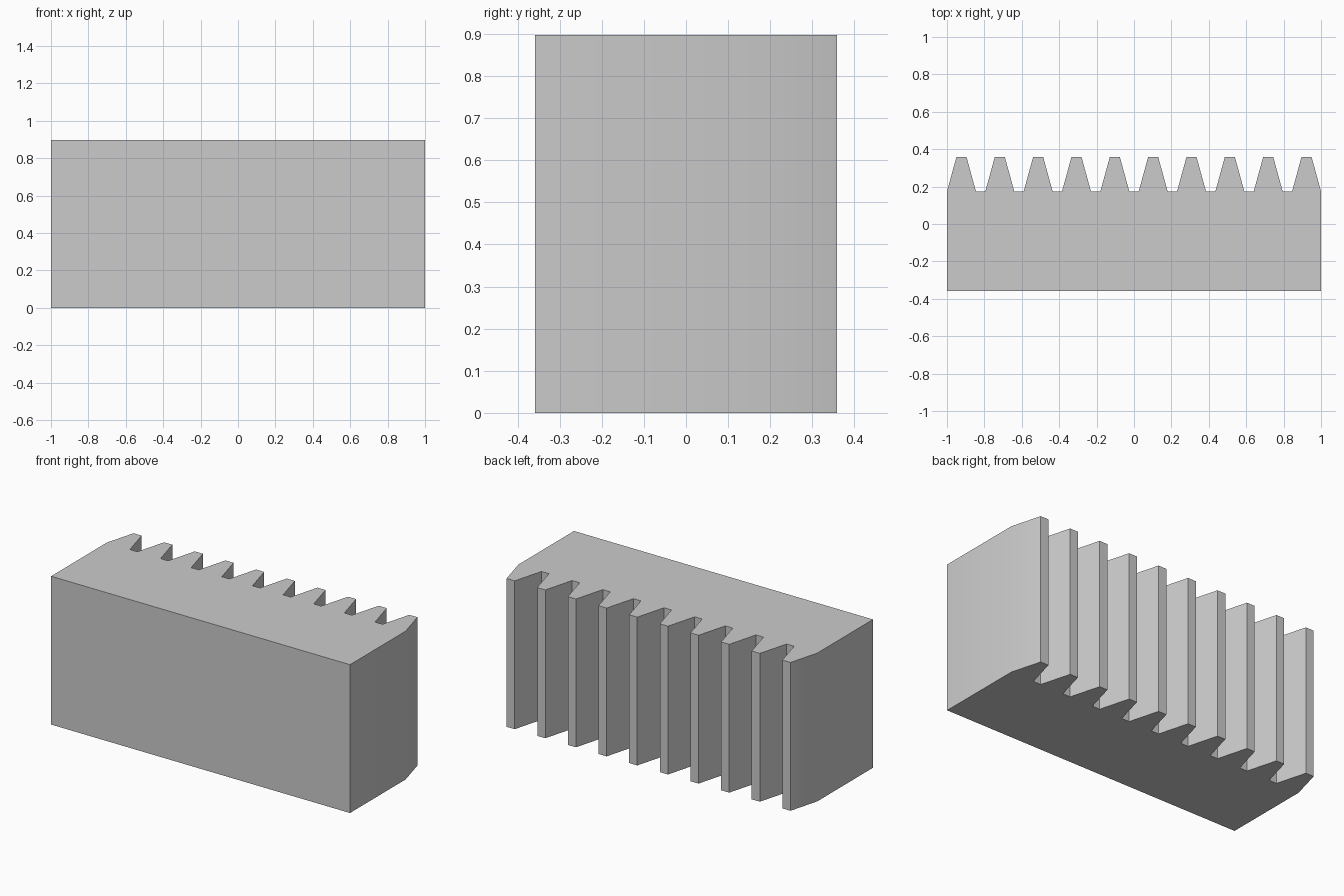
import bpy
import bmesh
from math import radians

cube = bpy.data.objects.get("Cube")
if cube:
    bpy.data.objects.remove(cube, do_unlink=True)

# Overall sizes
TEETH, PITCH = 10, 0.205
ROOT_HALF, TIP_HALF = 0.0775, 0.027
FRONT_Y, ROOT_Y, TIP_Y = -0.358, 0.174, 0.358
HEIGHT = 0.897

# Plain grey material
grey = bpy.data.materials.new("plain_grey")
grey.use_nodes = True
colour = (0.6, 0.6, 0.6, 1)
grey.diffuse_color = colour
grey.node_tree.nodes["Principled BSDF"].inputs["Base Color"].default_value = colour

# Outline: straight front edge, then trapezoid teeth along the back
outline = [(-1, FRONT_Y), (1, FRONT_Y)]
for i in reversed(range(TEETH)):
    x = (i - (TEETH - 1) / 2) * PITCH
    outline += [(x + ROOT_HALF, ROOT_Y), (x + TIP_HALF, TIP_Y),
                (x - TIP_HALF, TIP_Y), (x - ROOT_HALF, ROOT_Y)]
# Outer roots meet the end walls exactly
outline[2] = (1, ROOT_Y)
outline[-1] = (-1, ROOT_Y)

# Extrude the outline upward
bm = bmesh.new()
base = bm.faces.new([bm.verts.new((x, y, 0)) for x, y in outline])
top = bmesh.ops.extrude_face_region(bm, geom=[base], use_keep_orig=True)
bmesh.ops.translate(bm, vec=(0, 0, HEIGHT),
                    verts=[v for v in top["geom"] if isinstance(v, bmesh.types.BMVert)])
bmesh.ops.recalc_face_normals(bm, faces=bm.faces)
mesh = bpy.data.meshes.new("toothed_rack")
bm.to_mesh(mesh)
bm.free()
mesh.materials.append(grey)

rack = bpy.data.objects.new("toothed_rack", mesh)
bpy.context.collection.objects.link(rack)

# Soft shading only where the end walls bend into the outer teeth
bpy.ops.object.select_all(action="DESELECT")
rack.select_set(True)
bpy.context.view_layer.objects.active = rack
bpy.ops.object.shade_smooth_by_angle(angle=radians(30))
